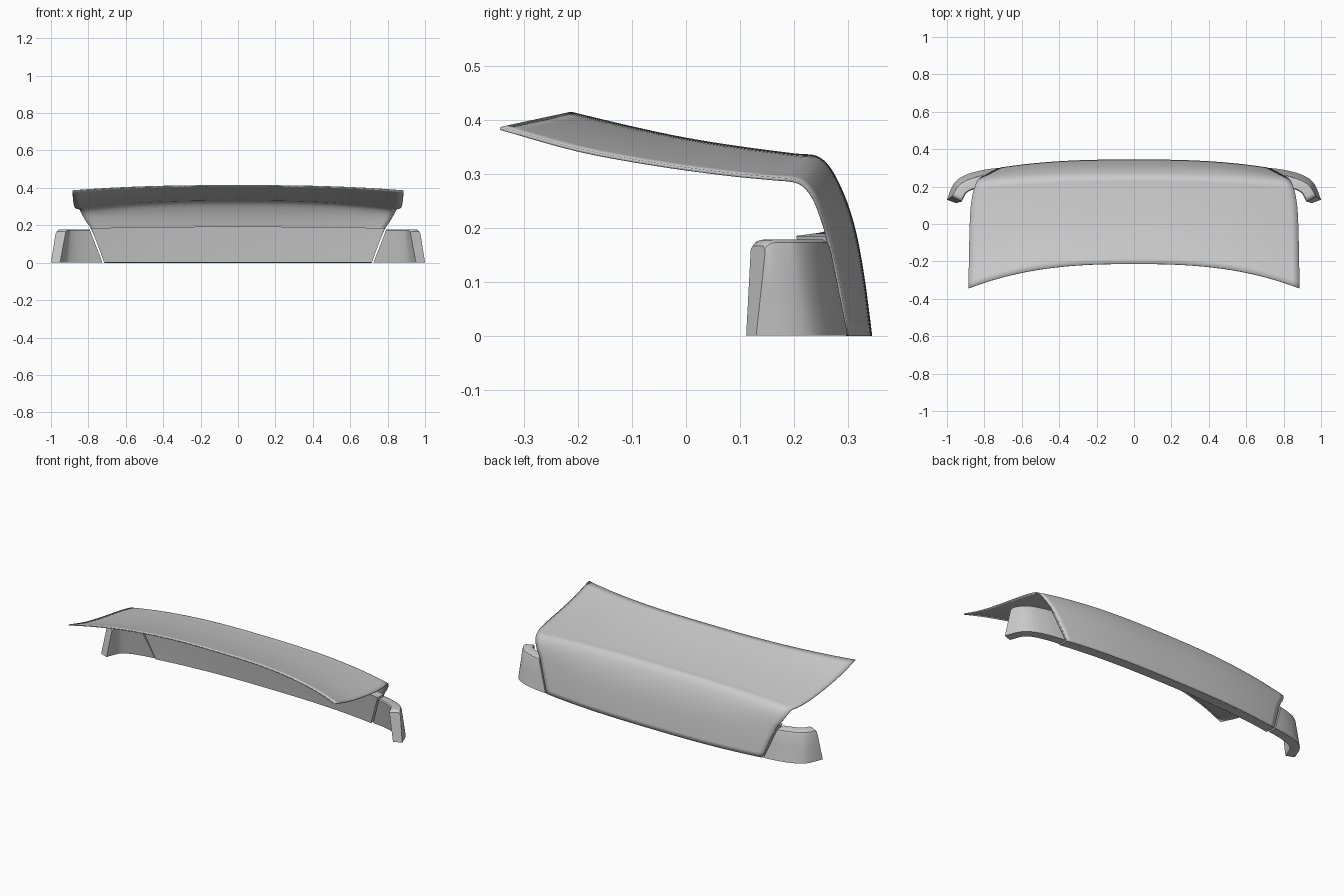
import bpy, bmesh
from mathutils import Vector

if "Cube" in bpy.data.objects:
    bpy.data.objects.remove(bpy.data.objects["Cube"])


def spline(pts, n):
    """Catmull-Rom samples through pts, n steps per span."""
    p = [Vector(q) for q in pts]
    p = [2 * p[0] - p[1]] + p + [2 * p[-1] - p[-2]]
    out = []
    for i in range(1, len(p) - 2):
        a, b, c, d = p[i - 1:i + 3]
        for k in range(n):
            t = k / n
            out.append(0.5 * (2 * b + (c - a) * t + (2 * a - 5 * b + 4 * c - d) * t * t
                              + (3 * b - a - 3 * c + d) * t ** 3))
    return out + [p[-2]]


def make(name, rows, closed):
    """Skin rows of points; closed rows become a capped solid."""
    bm = bmesh.new()
    vs = [[bm.verts.new(p) for p in r] for r in rows]
    n = len(rows[0])
    for a, b in zip(vs, vs[1:]):
        for i in range(n if closed else n - 1):
            j = (i + 1) % n
            bm.faces.new((a[i], a[j], b[j], b[i]))
    if closed:
        bm.faces.new(vs[0])
        bm.faces.new(vs[-1])
        bmesh.ops.recalc_face_normals(bm, faces=bm.faces)
    me = bpy.data.meshes.new(name)
    bm.to_mesh(me)
    bm.free()
    ob = bpy.data.objects.new(name, me)
    bpy.context.collection.objects.link(ob)
    bpy.ops.object.select_all(action='DESELECT')
    bpy.context.view_layer.objects.active = ob
    ob.select_set(True)
    bpy.ops.object.shade_smooth_by_angle(angle=0.6)
    return ob


# Lid panel: centre profile blended out to the side edge profile
centre = [(0, -.213, .415), (0, -.1, .388), (0, 0, .367), (0, .1, .351), (0, .2, .338),
          (0, .24, .334), (0, .264, .316), (0, .285, .28), (0, .303, .235),
          (0, .318, .18), (0, .332, .1), (0, .345, 0)]
edge = [(.885, -.343, .387), (.883, -.2, .347), (.88, -.06, .321), (.875, .07, .303),
        (.863, .16, .294), (.85, .2, .290), (.843, .222, .279), (.832, .24, .255),
        (.812, .254, .22), (.785, .266, .18), (.752, .284, .1), (.715, .302, 0)]
cols = [i / 24 for i in range(-24, 25)]


def across(c, e, s):
    w = abs(s) ** 2.6
    return Vector((e.x * s, c.y + (e.y - c.y) * w, c.z + (e.z - c.z) * w))


rows = [[across(c, e, s) for s in cols]
        for c, e in zip(spline(centre, 4), spline(edge, 4))]
lid = make("lid_panel", rows, False)
m = lid.modifiers.new("thickness", 'SOLIDIFY')
m.thickness = 0.006

# Thick lower body behind the upright part of the lid
rings = []
for s in cols:
    outer = [across(Vector(c), Vector(e), s) for c, e in zip(centre[-3:], edge[-3:])]
    outer[0].z = .193 - .008 * s * s
    outer = [p + Vector((0, -.004, 0)) for p in outer]
    inner = [p + Vector((0, -.058, 0)) for p in reversed(outer)]
    rings.append(outer + inner)
make("lower_body", rings, True)

# Wrap-around corner pieces, leaning inwards towards the top
low = spline([(.724, .300), (.80, .290), (.88, .270), (.94, .240), (.972, .200), (1.0, .130)], 5)
high = spline([(.793, .264), (.84, .253), (.90, .232), (.938, .207), (.957, .18), (.974, .148)], 5)
section = [(0, 0), (0, .5), (0, .9), (.05, .97), (.18, 1), (.9, 1), (1, .97), (1, .5), (1, 0)]


def inward(path, i):
    d = path[min(i + 1, len(path) - 1)] - path[max(i - 1, 0)]
    n = Vector((d.y, -d.x)).normalized()
    n = Vector((-abs(n.x), -abs(n.y)))
    k = min(1, i / 5)
    return (n * k + Vector((0, -1)) * (1 - k)).normalized()


for side, label in ((1, "right"), (-1, "left")):
    rings = []
    last = len(low) - 1
    for i, (a, b) in enumerate(zip(low, high)):
        top = .178 - (0, .001, .004, .012)[max(0, 3 - (last - i))]
        na, nb = inward(low, i) * .052, inward(high, i) * .06
        ring = []
        for t, h in section:
            p = (a + na * t).lerp(b + nb * t, h)
            ring.append((p.x * side, p.y, top * h))
        rings.append(ring)
    make(label + "_corner", rings, True)
